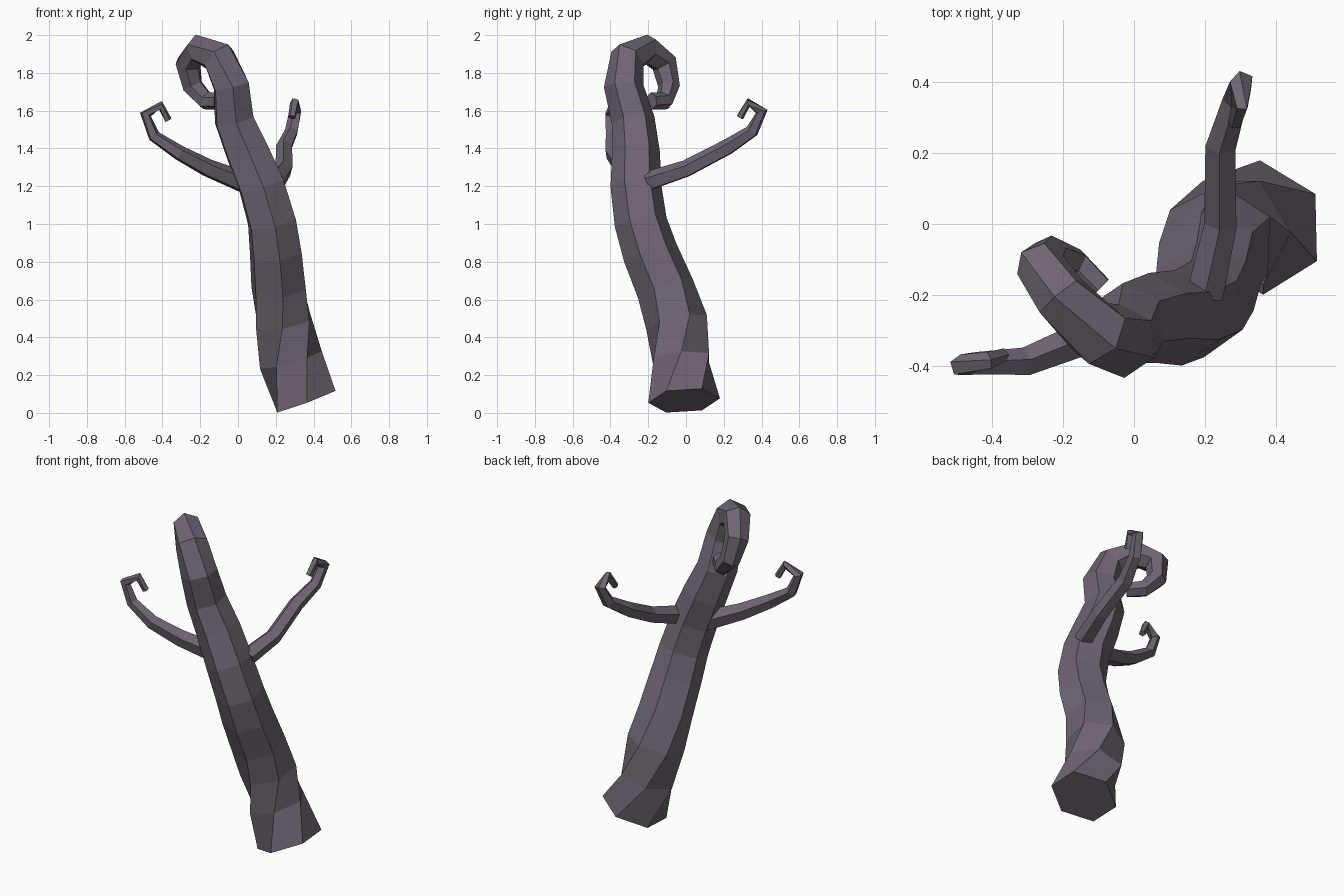
import bpy, bmesh, math
from mathutils import Vector

if "Cube" in bpy.data.objects:
    bpy.data.objects.remove(bpy.data.objects["Cube"])


def limb(name, path, sides, ref, twist=()):
    """Sweep a tapering polygon along (x, y, z, radius) points."""
    pts = [Vector(p[:3]) for p in path]
    bm = bmesh.new()
    rings, u, turn = [], Vector(ref), 0.0
    for i, p in enumerate(pts):
        a = (p - pts[i - 1]).normalized() if i else Vector()
        b = (pts[i + 1] - p).normalized() if i < len(pts) - 1 else Vector()
        t = (a + b).normalized()
        u = (u - t * u.dot(t)).normalized()
        v = t.cross(u)
        turn += math.radians(twist[i]) if i < len(twist) else 0
        ring = []
        for k in range(sides):
            ang = turn + 2 * math.pi * k / sides
            ring.append(bm.verts.new(p + (u * math.cos(ang) + v * math.sin(ang)) * path[i][3]))
        rings.append(ring)
    for lo, hi in zip(rings, rings[1:]):
        for k in range(sides):
            n = (k + 1) % sides
            bm.faces.new((lo[k], lo[n], hi[n], hi[k]))
    bm.faces.new(rings[0][::-1])
    bm.faces.new(rings[-1])
    bmesh.ops.recalc_face_normals(bm, faces=bm.faces[:])
    mesh = bpy.data.meshes.new(name)
    bm.to_mesh(mesh)
    bm.free()
    obj = bpy.data.objects.new(name, mesh)
    bpy.context.collection.objects.link(obj)
    mesh.materials.append(bark)
    return obj


bark = bpy.data.materials.new("bark")
bark.diffuse_color = (0.16, 0.13, 0.17, 1)
bark.use_nodes = True
bark.node_tree.nodes["Principled BSDF"].inputs["Base Color"].default_value = bark.diffuse_color

# Leaning trunk ending in a curled top
limb("trunk", [
    (.36, -.01, .065, .19), (.28, -.025, .28, .17), (.24, -.05, .48, .165),
    (.215, -.11, .66, .155), (.20, -.19, .85, .148), (.18, -.24, 1.01, .14),
    (.125, -.265, 1.2, .135), (.05, -.265, 1.38, .127), (-.02, -.28, 1.55, .115),
    (-.035, -.33, 1.73, .105), (-.10, -.31, 1.88, .095), (-.205, -.205, 1.925, .08),
    (-.265, -.115, 1.85, .07), (-.24, -.09, 1.73, .058), (-.17, -.115, 1.653, .05),
    (-.10, -.185, 1.65, .045),
], 6, (0, 1, 0), (0, 30, 25, 10))

# Branch to the left with a hooked tip
limb("left_branch", [
    (.04, -.24, 1.215, .06), (-.16, -.33, 1.295, .05), (-.31, -.39, 1.375, .042),
    (-.445, -.395, 1.465, .034), (-.49, -.40, 1.58, .032), (-.41, -.385, 1.627, .025),
    (-.37, -.37, 1.55, .02),
], 5, (0, 0, 1))

# Branch to the back with a hooked tip
limb("back_branch", [
    (.20, -.20, 1.225, .055), (.245, 0, 1.29, .048), (.245, .22, 1.405, .045),
    (.285, .35, 1.49, .037), (.305, .40, 1.595, .034), (.30, .33, 1.643, .025),
    (.285, .285, 1.565, .02),
], 5, (0, 0, 1))
